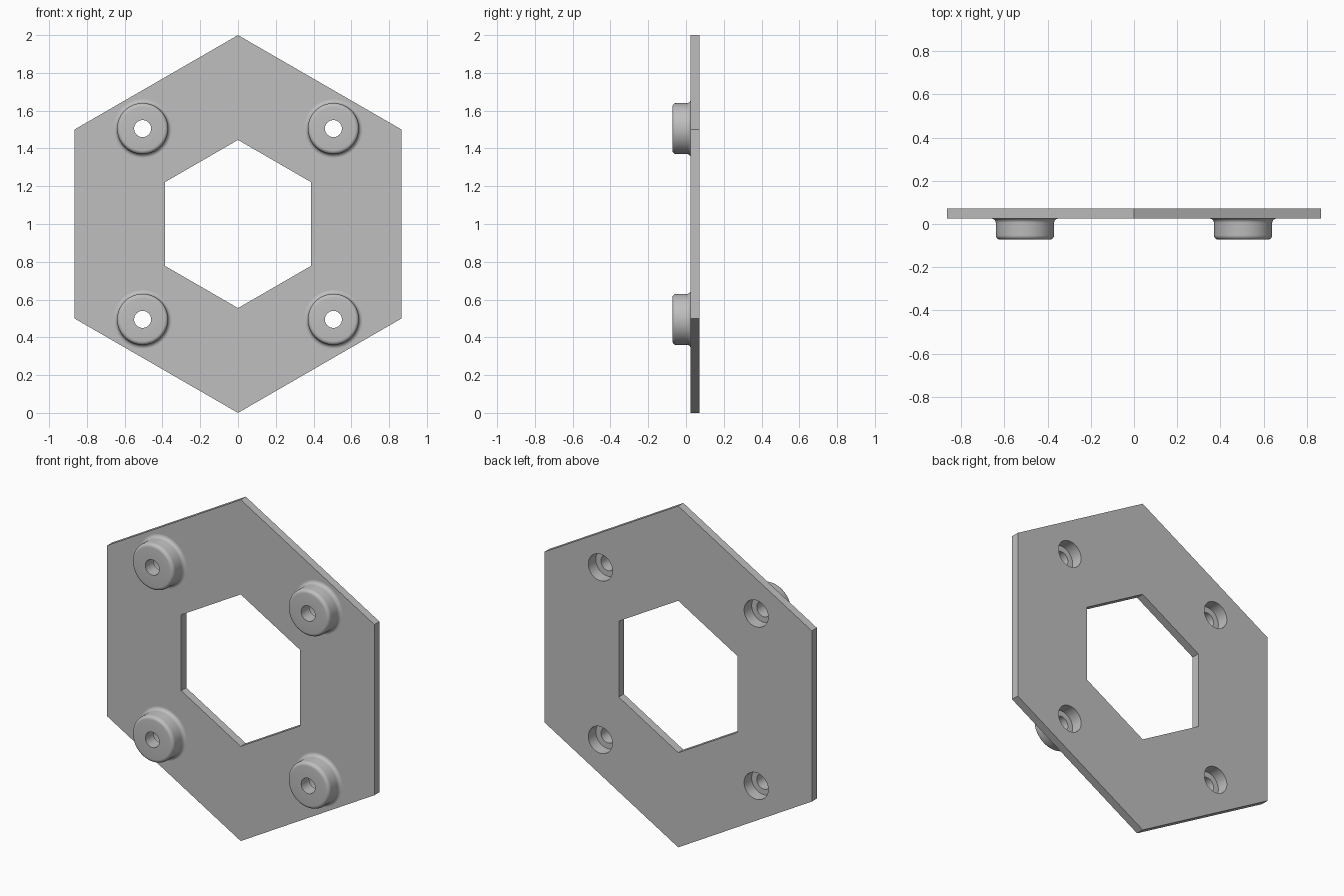
import bpy
import bmesh
from math import cos, sin, pi, radians

cube = bpy.data.objects.get("Cube")
if cube:
    bpy.data.objects.remove(cube, do_unlink=True)

SEG = 64
BACK, FACE, FRONT = 0.072, 0.025, -0.072      # plate back, plate front, boss front
BORE, HOLE, RIM, FILLET = 0.078, 0.045, 0.135, 0.02
FLOOR = 0.002                                 # depth at which the counterbore ends
CENTRES = [(sx * 0.505, 1 + sz * 0.505) for sx in (-1, 1) for sz in (-1, 1)]

grey = bpy.data.materials.new("plain grey")
grey.use_nodes = True
grey.diffuse_color = (0.52, 0.52, 0.52, 1)
grey.node_tree.nodes["Principled BSDF"].inputs["Base Color"].default_value = (0.52, 0.52, 0.52, 1)


def ring(cx, cz, r, n, start=0.0):
    return [(cx + r * cos(start + 2 * pi * i / n), cz + r * sin(start + 2 * pi * i / n))
            for i in range(n)]


def arc(cr, cy, a0, a1, steps=6):
    """Quarter-round points in (radius, y)."""
    return [(cr + FILLET * cos(radians(a0 + (a1 - a0) * i / steps)),
             cy + FILLET * sin(radians(a0 + (a1 - a0) * i / steps))) for i in range(steps + 1)]


def finish(bm, mesh, name):
    bmesh.ops.remove_doubles(bm, verts=bm.verts, dist=1e-5)
    bmesh.ops.recalc_face_normals(bm, faces=bm.faces)
    bm.to_mesh(mesh)
    bm.free()
    mesh.materials.clear()
    mesh.materials.append(grey)
    mesh.shade_smooth()
    mesh.set_sharp_from_angle(angle=radians(30))
    obj = bpy.data.objects.new(name, mesh)
    bpy.context.collection.objects.link(obj)
    return obj


# Hexagonal plate: filled outline with a hexagonal window and four bores
outline = bpy.data.curves.new("plate_outline", 'CURVE')
outline.dimensions = '2D'
outline.fill_mode = 'BOTH'
outline.extrude = (BACK - FACE) / 2
loops = [ring(0, 1, 1, 6, pi / 2), ring(0, 1, 0.445, 6, pi / 2)]
loops += [ring(x, z, BORE, SEG) for x, z in CENTRES]
for loop in loops:
    spline = outline.splines.new('POLY')
    spline.points.add(len(loop) - 1)
    for point, (x, z) in zip(spline.points, loop):
        point.co = (x, z, 0, 1)
    spline.use_cyclic_u = True

helper = bpy.data.objects.new("plate_outline", outline)
bpy.context.collection.objects.link(helper)
bpy.context.view_layer.update()
evaluated = helper.evaluated_get(bpy.context.evaluated_depsgraph_get())
plate_mesh = bpy.data.meshes.new_from_object(evaluated)
bpy.data.objects.remove(helper, do_unlink=True)
bm = bmesh.new()
bm.from_mesh(plate_mesh)
for v in bm.verts:
    x, z, depth = v.co
    v.co = (x, (BACK + FACE) / 2 - depth, z)
finish(bm, plate_mesh, "hexagonal_plate")

# Bosses: turned profile with counterbore, through hole, rounded rim and base fillet
profile = [(BORE, FACE), (BORE, FLOOR), (HOLE, FLOOR), (HOLE, FRONT)]
profile += arc(RIM - FILLET, FRONT + FILLET, -90, 0)
profile += arc(RIM + FILLET, FACE - FILLET, 180, 90)
for cx, cz in CENTRES:
    bm = bmesh.new()
    rows = [[bm.verts.new((x, y, z)) for x, z in ring(cx, cz, r, SEG)] for r, y in profile]
    for a, b in zip(rows, rows[1:] + rows[:1]):
        for i in range(SEG):
            j = (i + 1) % SEG
            bm.faces.new((a[i], a[j], b[j], b[i]))
    name = ("upper" if cz > 1 else "lower") + ("_left" if cx > 0 else "_right") + "_boss"
    finish(bm, bpy.data.meshes.new(name), name)
